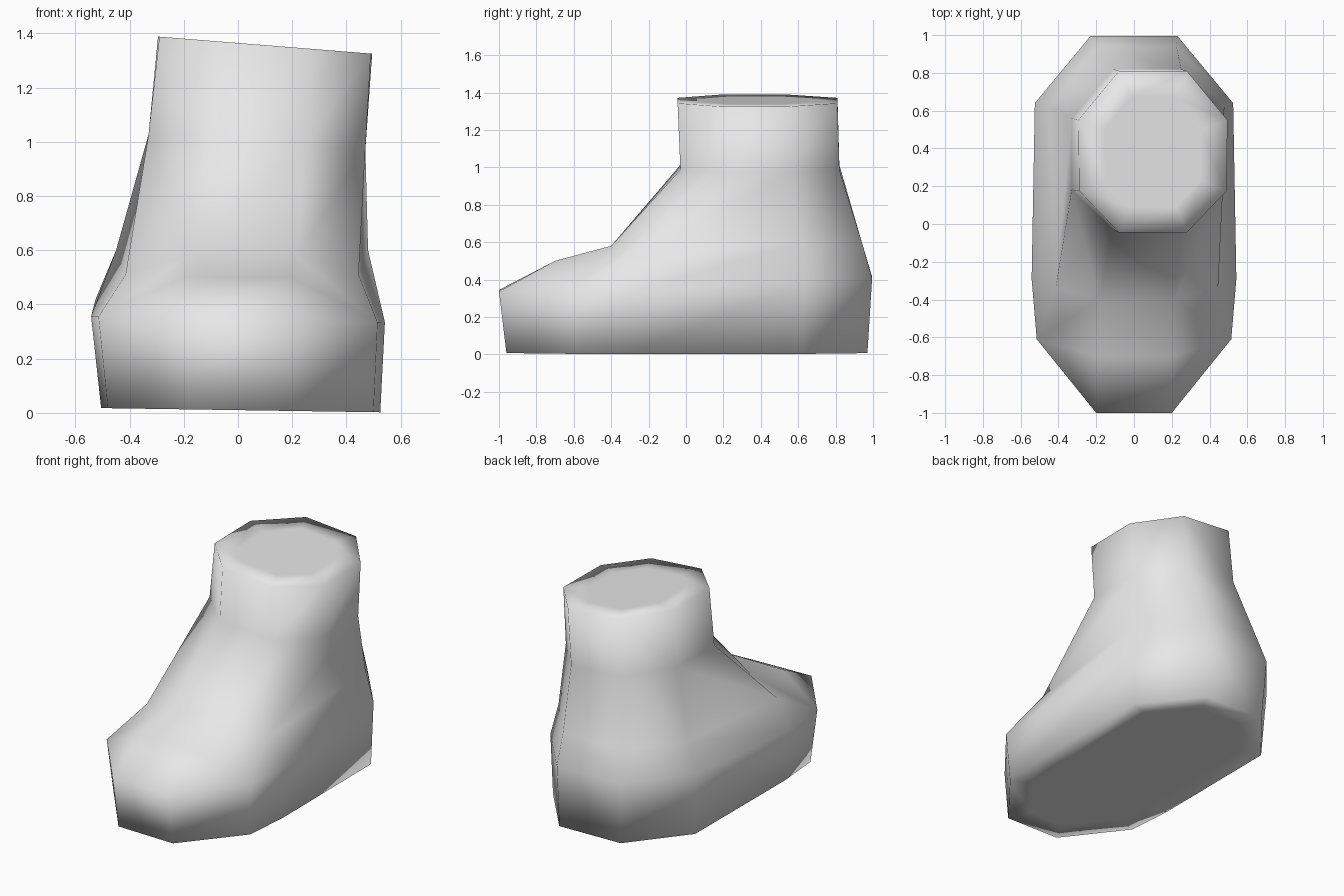
import bpy
import bmesh

# Remove the default cube
default_cube = bpy.data.objects.get("Cube")
if default_cube:
    bpy.data.objects.remove(default_cube, do_unlink=True)

# Single grey material
grey = bpy.data.materials.new("plain_grey")
grey.use_nodes = True
colour = (0.8, 0.8, 0.8, 1)
grey.diffuse_color = colour
grey.node_tree.nodes["Principled BSDF"].inputs["Base Color"].default_value = colour

bm = bmesh.new()


def paired_ring(half, centre, tilt):
    """Make left and right vertex chains, running from heel to toe.

    centre shifts the ring sideways; tilt lowers it towards +x.
    """
    return [
        [bm.verts.new((centre + side * x, y, z - tilt * side * x)) for x, y, z in half]
        for side in (1, -1)
    ]


def flat_half(points, height):
    return [(x, y, height) for x, y in points]


def closed_loop(ring):
    left, right = ring
    return left + right[::-1]


def bridge_chains(upper, lower):
    """Fill quads between two chains of equal length."""
    for i in range(len(upper) - 1):
        bm.faces.new((upper[i], upper[i + 1], lower[i + 1], lower[i]))


def bridge_ends(upper, lower, index):
    """Fill the quad that joins both sides at the heel or the toe."""
    bm.faces.new((upper[0][index], upper[1][index], lower[1][index], lower[0][index]))


# Leg rings: open top, narrow ankle, and the instep where the foot begins
rim = paired_ring(
    flat_half([(0.18, 0.81), (0.395, 0.55), (0.39, 0.175), (0.18, -0.045)], 1.357),
    0.1, 0.08)
ankle = paired_ring(
    flat_half([(0.18, 0.82), (0.4, 0.56), (0.4, 0.18), (0.18, -0.03)], 1.0),
    0.07, 0.07)
instep = paired_ring(
    [(0.21, 0.94, 0.6), (0.465, 0.62, 0.6), (0.43, -0.34, 0.51), (0.2, -0.4, 0.58)],
    0.015, 0)

# Foot rings: widest line and the sole, with one more column for the toes
toe_ridge = paired_ring([(0.2, -0.7, 0.5)], 0, 0)
widest = paired_ring(
    [(0.23, 0.995, 0.41), (0.525, 0.64, 0.41), (0.542, -0.29, 0.345),
     (0.515, -0.61, 0.345), (0.2, -1, 0.34)],
    0, 0.02)
sole = paired_ring(
    flat_half([(0.22, 0.97), (0.51, 0.62), (0.515, -0.29), (0.49, -0.59), (0.195, -0.96)], 0.01),
    0.01, 0.015)

# Leg surface
for upper, lower in ((rim, ankle), (ankle, instep)):
    for side in range(2):
        bridge_chains(upper[side], lower[side])
    bridge_ends(upper, lower, 0)
    bridge_ends(upper, lower, -1)

# Heel, side walls and toe cap
for side in range(2):
    bridge_chains(instep[side][:3], widest[side][:3])
    bridge_chains(widest[side], sole[side])
    ridge = toe_ridge[side][0]
    flank, front = instep[side][2:]
    hip, corner, tip = widest[side][2:]
    bm.faces.new((front, flank, corner, ridge))
    bm.faces.new((flank, hip, corner))
    bm.faces.new((ridge, corner, tip))
bridge_ends(instep, widest, 0)
bridge_ends(instep, toe_ridge, -1)
bridge_ends(toe_ridge, widest, -1)
bridge_ends(widest, sole, 0)
bridge_ends(widest, sole, -1)

# Closed top and sole, each with an inset flat centre
caps = [bm.faces.new(closed_loop(rim)), bm.faces.new(closed_loop(sole))]
bmesh.ops.recalc_face_normals(bm, faces=bm.faces[:])
bmesh.ops.inset_individual(bm, faces=caps, thickness=0.15)

for face in bm.faces:
    face.smooth = True

mesh = bpy.data.meshes.new("boot")
bm.to_mesh(mesh)
bm.free()
mesh.materials.append(grey)
boot = bpy.data.objects.new("boot", mesh)
bpy.context.collection.objects.link(boot)
